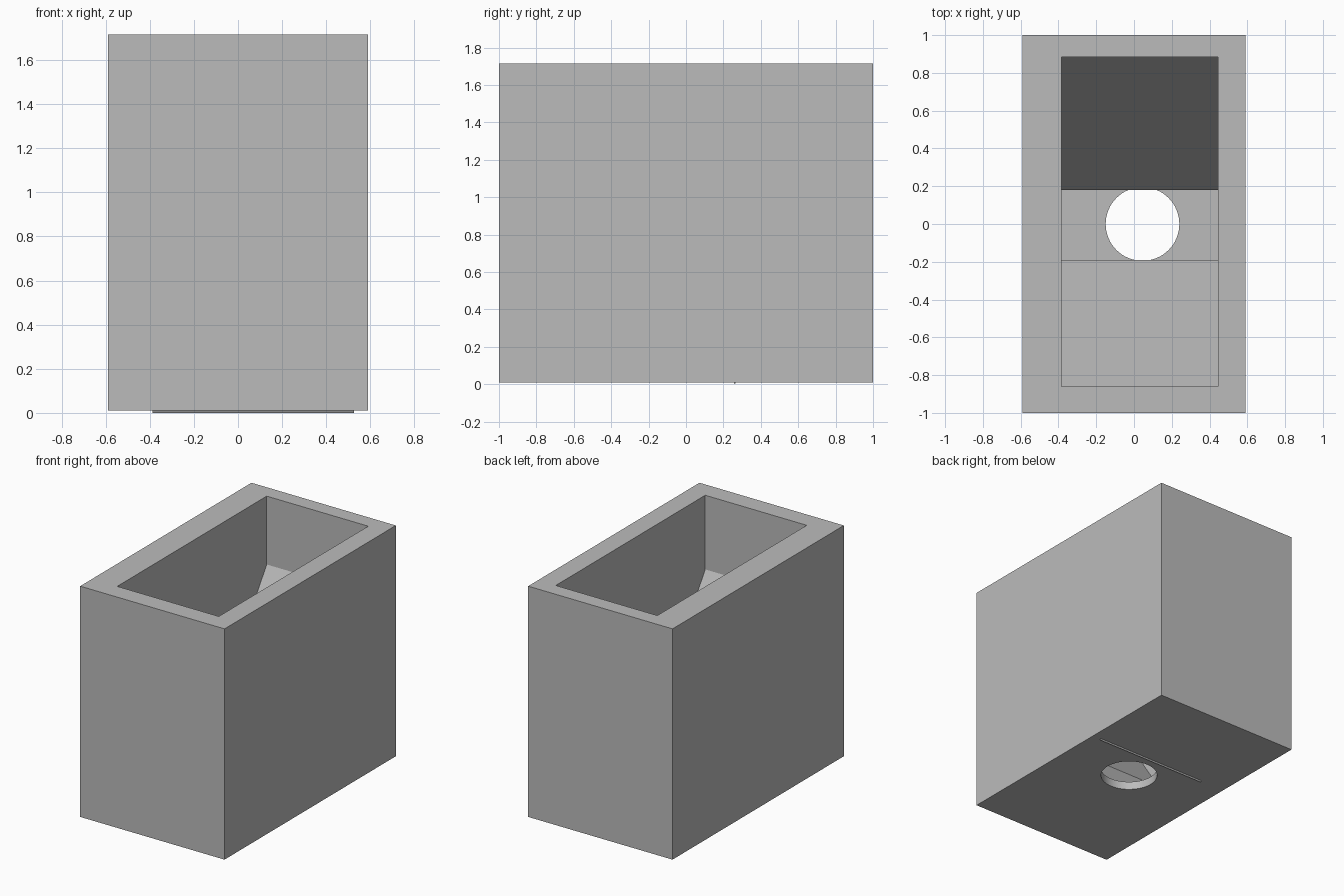
import bpy
import bmesh

cube = bpy.data.objects.get("Cube")
if cube:
    bpy.data.objects.remove(cube, do_unlink=True)

GREY = (0.5, 0.5, 0.5, 1.0)
grey = bpy.data.materials.new("plain grey")
grey.use_nodes = True
grey.diffuse_color = GREY
grey.node_tree.nodes["Principled BSDF"].inputs["Base Color"].default_value = GREY


def prism(name, profile, x0, x1):
    """Extrude a (y, z) profile along x."""
    bm = bmesh.new()
    face = bm.faces.new([bm.verts.new((x0, y, z)) for y, z in profile])
    ext = bmesh.ops.extrude_face_region(bm, geom=[face])
    verts = [v for v in ext["geom"] if isinstance(v, bmesh.types.BMVert)]
    bmesh.ops.translate(bm, verts=verts, vec=(x1 - x0, 0, 0))
    bmesh.ops.recalc_face_normals(bm, faces=bm.faces[:])
    mesh = bpy.data.meshes.new(name)
    bm.to_mesh(mesh)
    bm.free()
    mesh.materials.append(grey)
    obj = bpy.data.objects.new(name, mesh)
    bpy.context.collection.objects.link(obj)
    return obj


def block(name, x0, x1, y0, y1, z0, z1):
    return prism(name, [(y0, z0), (y1, z0), (y1, z1), (y0, z1)], x0, x1)


def cut(target, cutter):
    """Subtract the cutter and discard it."""
    mod = target.modifiers.new("cut", "BOOLEAN")
    mod.operation = "DIFFERENCE"
    mod.solver = "EXACT"
    mod.object = cutter
    cutter.hide_render = True
    bpy.context.view_layer.objects.active = target
    bpy.ops.object.modifier_apply(modifier=mod.name)
    bpy.data.objects.remove(cutter, do_unlink=True)


# Open-topped box with an off-centre pocket
box = block("box_shell", -0.59, 0.59, -1, 1, 0.01, 1.715)
cut(box, block("pocket_cutter", -0.385, 0.445, -0.86, 0.885, 0.07, 2))

# Round outlet through the floor
bpy.ops.mesh.primitive_cylinder_add(vertices=64, radius=0.195, depth=0.5,
                                    location=(0.045, 0, 0))
outlet = bpy.context.object
outlet.data.materials.append(grey)
cut(box, outlet)
bpy.context.view_layer.objects.active = box
box.select_set(True)
bpy.ops.object.shade_smooth_by_angle()

# Sloping plates leading down to the outlet; the back one pokes through the base
prism("back_ramp", [(0.18, 0.15), (0.885, 1.21), (0.965, 1.06), (0.26, 0)], -0.387, 0.525)
prism("front_ramp", [(-0.19, 0.16), (-0.86, 1.167), (-0.93, 1.03), (-0.26, 0.02)], -0.387, 0.525)
